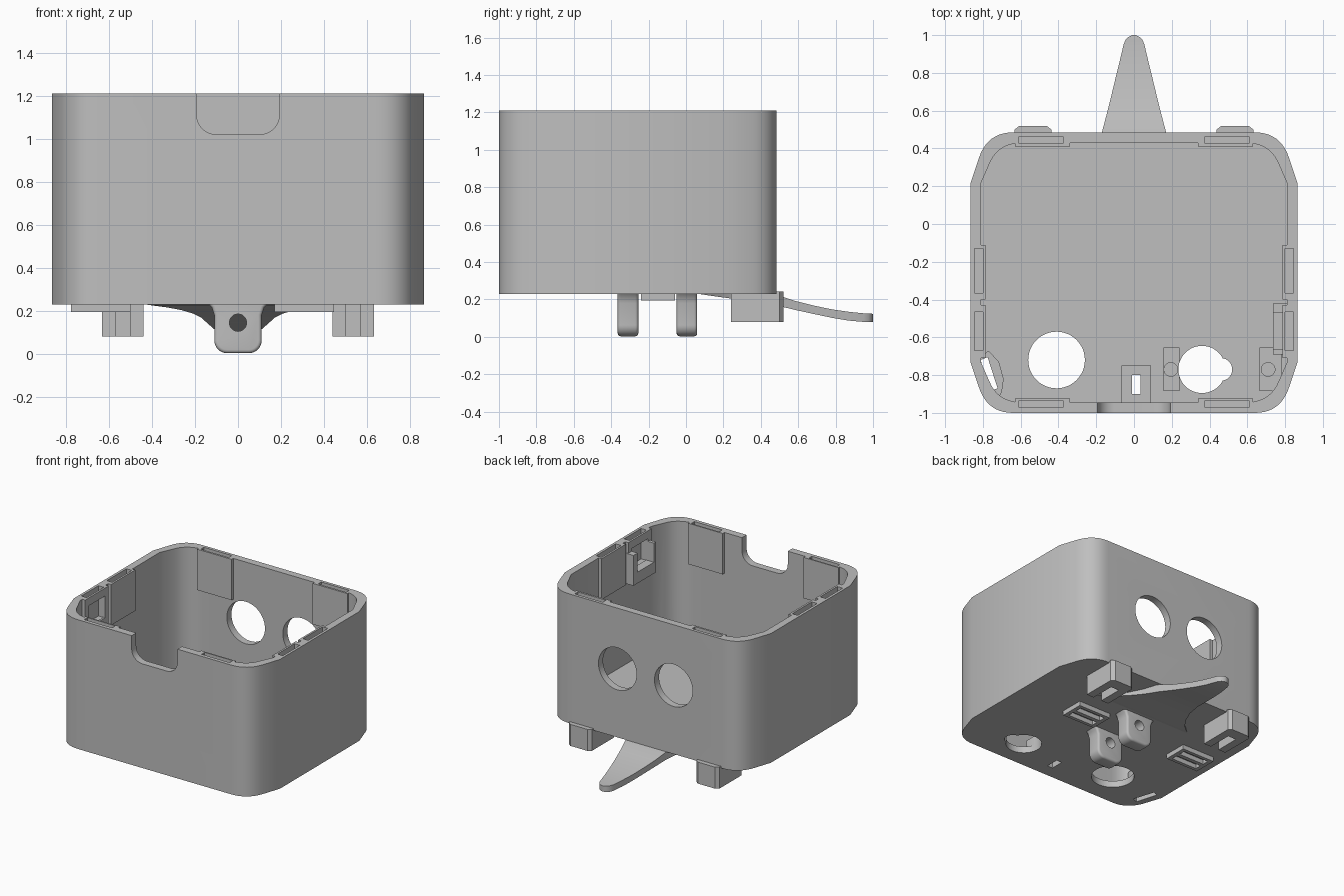
import bpy, bmesh, math

if "Cube" in bpy.data.objects:
    bpy.data.objects.remove(bpy.data.objects["Cube"])

grey = bpy.data.materials.new("plain_grey")
grey.diffuse_color = (0.52, 0.52, 0.52, 1)
grey.use_nodes = True
grey.node_tree.nodes["Principled BSDF"].inputs["Base Color"].default_value = grey.diffuse_color


def prism(name, pts, lo, hi, axis="z"):
    """Extrude a flat profile along an axis."""
    place = {"x": lambda p, h: (h, p[0], p[1]),
             "y": lambda p, h: (p[0], h, p[1]),
             "z": lambda p, h: (p[0], p[1], h)}[axis]
    bm = bmesh.new()
    a = [bm.verts.new(place(p, lo)) for p in pts]
    b = [bm.verts.new(place(p, hi)) for p in pts]
    bm.faces.new(a)
    bm.faces.new(b[::-1])
    n = len(pts)
    for i in range(n):
        bm.faces.new((a[i], b[i], b[(i + 1) % n], a[(i + 1) % n]))
    return finish(name, bm)


def finish(name, bm):
    bmesh.ops.recalc_face_normals(bm, faces=bm.faces)
    me = bpy.data.meshes.new(name)
    bm.to_mesh(me)
    bm.free()
    me.materials.append(grey)
    ob = bpy.data.objects.new(name, me)
    bpy.context.collection.objects.link(ob)
    return ob


def box(name, x0, x1, y0, y1, z0, z1):
    return prism(name, [(x0, y0), (x1, y0), (x1, y1), (x0, y1)], z0, z1)


def circle(cx, cy, r, n=48):
    return [(cx + r * math.cos(2 * math.pi * i / n),
             cy + r * math.sin(2 * math.pi * i / n)) for i in range(n)]


def apply(ob, mod):
    bpy.context.view_layer.objects.active = ob
    bpy.ops.object.modifier_apply(modifier=mod.name)


def boolean(ob, tool, op="DIFFERENCE"):
    m = ob.modifiers.new("bool", "BOOLEAN")
    m.operation, m.solver, m.object = op, "EXACT", tool
    apply(ob, m)
    bpy.data.objects.remove(tool)


def outline(d):
    """Box footprint, inset by d: slanted then rounded corners."""
    X, Y, yc = 0.865 - d, 0.7425 - d, -0.2575
    q = [(X, 0.475)]
    p0, p1, p2 = (X - 0.045, 0.61 - d * 0.6), (X - 0.09, Y), (X - 0.225, Y)
    for i in range(11):
        t = i / 10
        q.append(tuple((1 - t) ** 2 * a + 2 * t * (1 - t) * b + t * t * c
                       for a, b, c in zip(p0, p1, p2)))
    top = q + [(-x, y) for x, y in reversed(q)]
    return [(x, y + yc) for x, y in top + [(-x, -y) for x, y in top]]


# Hollow housing
body = prism("housing", outline(0), 0.23, 1.21)
boolean(body, prism("cavity", outline(0.055), 0.28, 1.4))

# Thickened clip pads on the inner walls
for s in (-1, 1):
    xs = sorted((s * 0.34, s * 0.63))
    for y0, y1 in ((0.41, 0.45), (-0.965, -0.925)):
        boolean(body, box("pad", *xs, y0, y1, 0.9, 1.21), "UNION")
    xs = sorted((s * 0.785, s * 0.83))
    for y0, y1 in ((-0.40, -0.11), (-0.71, -0.43)):
        boolean(body, box("pad", *xs, y0, y1, 0.9, 1.21), "UNION")
boolean(body, box("bulge", 0.735, 0.83, -0.69, -0.42, 0.9, 1.13), "UNION")

# Raised blocks on the floor
boolean(body, box("block", -0.065, 0.09, -0.97, -0.75, 0.25, 0.36), "UNION")
boolean(body, box("block", 0.155, 0.24, -0.885, -0.655, 0.25, 0.35), "UNION")
boolean(body, box("block", 0.665, 0.78, -0.885, -0.655, 0.25, 0.35), "UNION")
boss = [(-0.83, -0.72), (-0.77, -0.67), (-0.715, -0.73), (-0.69, -0.82),
        (-0.70, -0.89), (-0.73, -0.95), (-0.78, -0.9)]
boolean(body, prism("boss", boss, 0.25, 0.45), "UNION")

# Clip slots in the rim
for s in (-1, 1):
    xs = sorted((s * 0.375, s * 0.61))
    for y0, y1 in ((0.425, 0.462), (-0.972, -0.935)):
        boolean(body, box("slot", *xs, y0, y1, 1.15, 1.3))
    xs = sorted((s * 0.80, s * 0.845))
    boolean(body, box("slot", *xs, -0.365, -0.13, 1.15, 1.3))
    boolean(body, box("slot", *xs, -0.67, -0.465, 0.98, 1.3))
    boolean(body, box("window", *sorted((s * 0.70, s * 0.83)),
                      -0.665, -0.47, 0.985, 1.15))

# Rounded notch in the front rim
notch = [(-0.192, 1.3)]
for cx, a0 in ((-0.102, 180), (0.102, 270)):
    notch += [(cx + 0.09 * math.cos(math.radians(a0 + 9 * i)),
               1.11 + 0.09 * math.sin(math.radians(a0 + 9 * i)))
              for i in range(11)]
notch.append((0.192, 1.3))
boolean(body, prism("notch", notch, -1.1, -0.9, "y"))

# Back wall holes
for s in (-1, 1):
    boolean(body, prism("hole", circle(s * 0.235, 0.75, 0.16), 0.3, 0.6, "y"))

# Floor holes, keyhole, screw holes and slots
for x, y, r, z in ((-0.41, -0.72, 0.15, 0.1), (0.36, -0.77, 0.125, 0.1),
                   (0.46, -0.77, 0.06, 0.1), (0.195, -0.77, 0.036, 0.29),
                   (0.71, -0.77, 0.036, 0.29)):
    boolean(body, prism("hole", circle(x, y, r), z, 0.6))
boolean(body, box("slot", -0.01, 0.035, -0.9, -0.8, 0.1, 0.6))
boolean(body, prism("slot", [(-0.812, -0.72), (-0.775, -0.705),
                             (-0.722, -0.87), (-0.765, -0.885)], 0.1, 0.6))

# Hinge lugs under the floor
lug_profile = [(-0.15, 0.245), (-0.122, 0.215), (-0.11, 0.18)]
for cx, a0 in ((-0.05, 180), (0.05, 270)):
    lug_profile += [(cx + 0.06 * math.cos(math.radians(a0 + 11.25 * i)),
                     0.063 + 0.06 * math.sin(math.radians(a0 + 11.25 * i)))
                    for i in range(9)]
lug_profile += [(0.11, 0.18), (0.122, 0.215), (0.15, 0.245)]
for name, y0, y1 in (("front_lug", -0.365, -0.255), ("rear_lug", -0.05, 0.06)):
    lug = prism(name, lug_profile, y0, y1, "y")
    bev = lug.modifiers.new("bevel", "BEVEL")
    bev.width, bev.segments = 0.025, 4
    bev.limit_method, bev.angle_limit = "ANGLE", math.radians(60)
    apply(lug, bev)
    boolean(lug, prism("hole", circle(0, 0.145, 0.04, 32), y0 - 0.1, y1 + 0.1, "y"))

# Slotted plates under the floor
for name, x0, x1 in (("left_plate", -0.775, -0.5), ("right_plate", 0.17, 0.445)):
    plate = box(name, x0, x1, -0.24, -0.06, 0.195, 0.24)
    for y in (-0.19, -0.11):
        boolean(plate, box("slot", x0 + 0.03, x1 - 0.03, y - 0.025, y + 0.025, 0.1, 0.229))

# Rear hooks: back plate with two arms
for name, c in (("left_hook", -0.535), ("right_hook", 0.535)):
    w = 0.097
    pts = [(c - w, 0.24), (c - 0.035, 0.24), (c - 0.035, 0.43), (c + 0.035, 0.43),
           (c + 0.035, 0.24), (c + w, 0.24), (c + w, 0.50), (c + w - 0.025, 0.52),
           (c - w + 0.025, 0.52), (c - w, 0.50)]
    prism(name, pts, 0.08, 0.243)

# Curved tail lever: y, half width, bottom, top
stations = [(0.08, 0.42, 0.228, 0.245), (0.16, 0.33, 0.216, 0.245),
            (0.25, 0.265, 0.204, 0.245), (0.36, 0.21, 0.188, 0.245),
            (0.485, 0.17, 0.168, 0.225), (0.58, 0.145, 0.145, 0.193),
            (0.68, 0.12, 0.123, 0.168), (0.78, 0.096, 0.102, 0.147),
            (0.87, 0.074, 0.087, 0.134), (0.95, 0.055, 0.08, 0.126),
            (0.975, 0.045, 0.08, 0.125), (0.99, 0.03, 0.08, 0.124),
            (1.0, 0.008, 0.08, 0.123)]
bm = bmesh.new()
rings = [[bm.verts.new(p) for p in ((-w, y, b), (w, y, b), (w, y, t), (-w, y, t))]
         for y, w, b, t in stations]
for r, q in zip(rings, rings[1:]):
    for i in range(4):
        j = (i + 1) % 4
        bm.faces.new((r[i], r[j], q[j], q[i]))
bm.faces.new(rings[0])
bm.faces.new(rings[-1])
finish("tail_lever", bm)

# Smooth curves, crisp edges
bpy.ops.object.select_all(action="SELECT")
bpy.context.view_layer.objects.active = body
bpy.ops.object.shade_smooth_by_angle(angle=math.radians(30))
